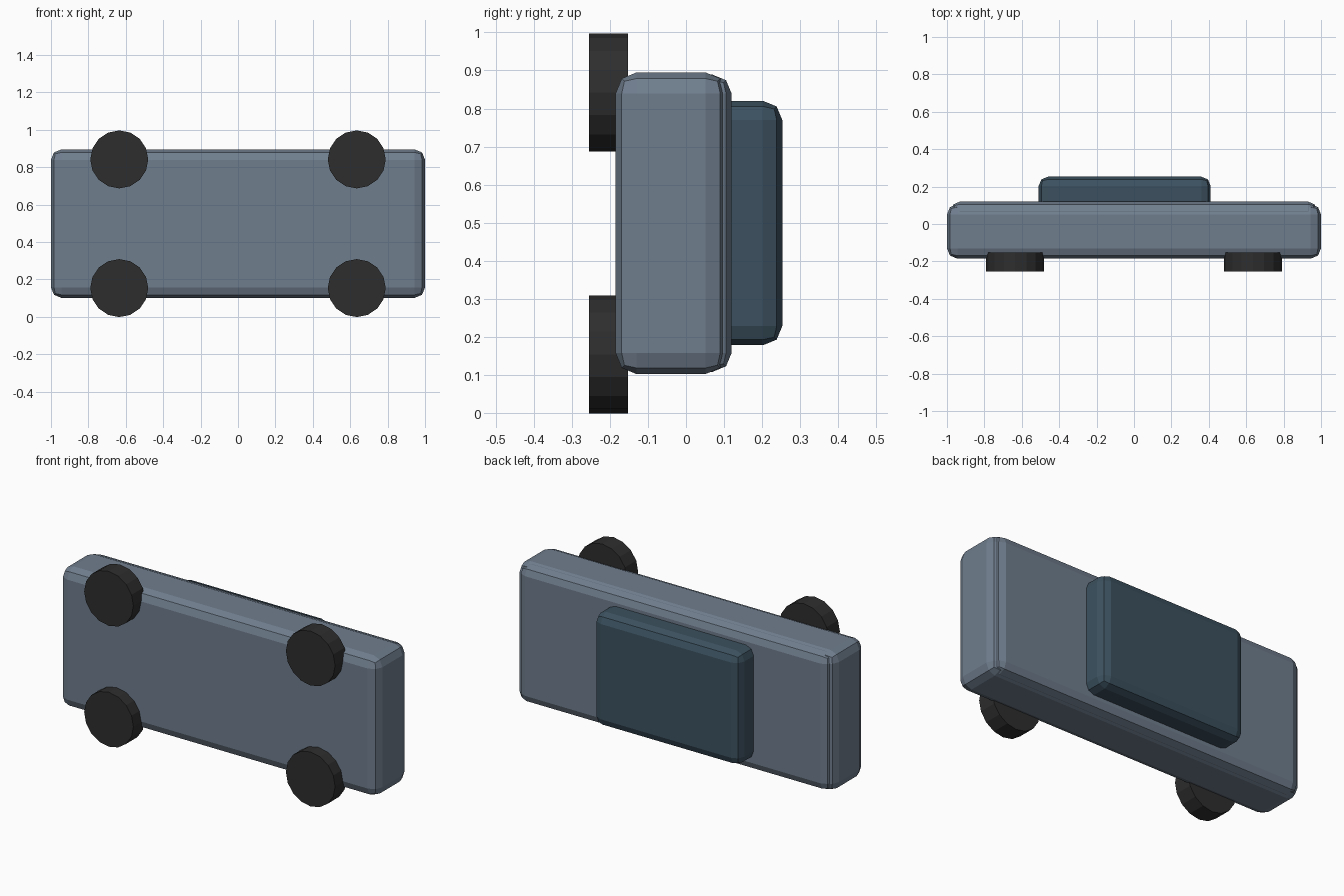
import bpy
import math

if "Cube" in bpy.data.objects:
    bpy.data.objects.remove(bpy.data.objects["Cube"])


def material(name, color):
    m = bpy.data.materials.new(name)
    m.diffuse_color = (*color, 1)
    m.use_nodes = True
    m.node_tree.nodes["Principled BSDF"].inputs["Base Color"].default_value = m.diffuse_color
    return m


slate = material("slate_paint", (0.162, 0.208, 0.27))
glass = material("dark_blue_glass", (0.045, 0.083, 0.115))
rubber = material("black_rubber", (0.027, 0.027, 0.027))


def rounded_box(name, lo, hi, bevel, mat):
    """Box between two corners with two-step bevelled edges."""
    bpy.ops.mesh.primitive_cube_add(
        size=1, location=[(a + b) / 2 for a, b in zip(lo, hi)])
    ob = bpy.context.object
    ob.name = name
    ob.scale = [b - a for a, b in zip(lo, hi)]
    bpy.ops.object.transform_apply(location=False, rotation=False, scale=True)
    mod = ob.modifiers.new("bevel", 'BEVEL')
    mod.width = bevel
    mod.segments = 2
    ob.data.materials.append(mat)
    return ob


# Main body, and the slightly smaller deck slab set into its roof side
rounded_box("body", (-1, -0.185, 0.102), (1, 0.106, 0.895), 0.055, slate)
rounded_box("deck", (-0.98, -0.10, 0.108), (0.98, 0.12, 0.889), 0.05, slate)

# Cabin
rounded_box("cabin", (-0.51, 0.0, 0.178), (0.41, 0.253, 0.82), 0.05, glass)

# Four wheels, axles along y
for side, z in (("lower", 0.154), ("upper", 0.842)):
    for end, x in (("left", -0.635), ("right", 0.635)):
        bpy.ops.mesh.primitive_cylinder_add(
            vertices=16, radius=0.155, depth=0.102,
            location=(x, -0.204, z), rotation=(math.pi / 2, 0, 0))
        wheel = bpy.context.object
        wheel.name = f"wheel_{side}_{end}"
        wheel.data.materials.append(rubber)
